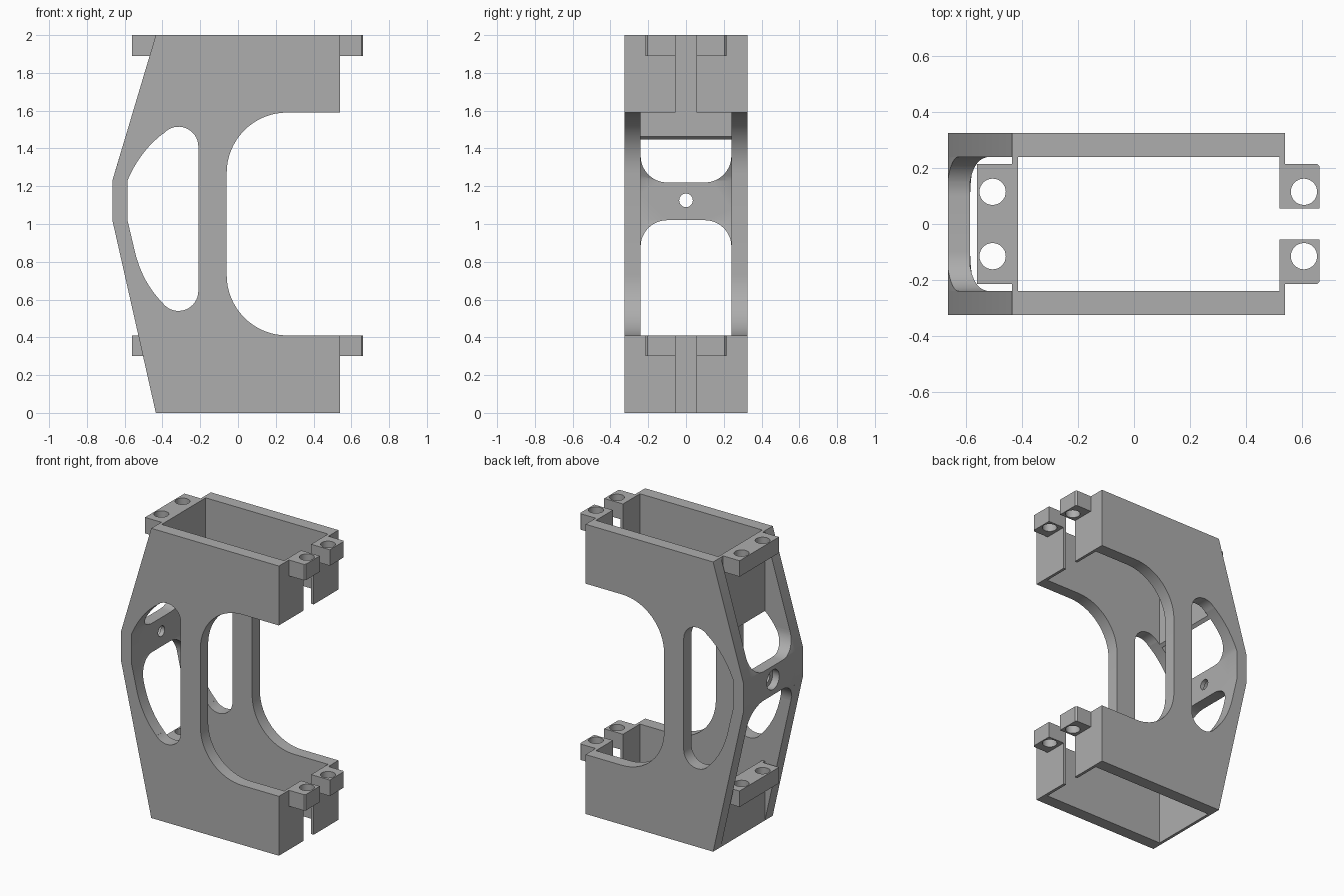
import bpy, bmesh
from math import cos, sin, radians

default = bpy.data.objects.get("Cube")
if default:
    bpy.data.objects.remove(default)

grey = bpy.data.materials.new("plain grey")
grey.use_nodes = True
grey.diffuse_color = (0.42, 0.42, 0.42, 1)
grey.node_tree.nodes["Principled BSDF"].inputs["Base Color"].default_value = grey.diffuse_color

HALF, INNER = 0.325, 0.24      # outer and inner half depth of the frame
LEVELS = (0.41, 2.0)           # top heights of the two clamps


def arc(cx, cy, r, a0, a1, n=16):
    angles = [radians(a0 + (a1 - a0) * i / n) for i in range(n + 1)]
    return [(cx + r * cos(a), cy + r * sin(a)) for a in angles]


def bend(p, c, q, n=12):
    """Quadratic curve from p to q pulled towards c."""
    ts = [i / n for i in range(n + 1)]
    return [tuple((1 - t) ** 2 * a + 2 * t * (1 - t) * b + t * t * d
                  for a, b, d in zip(p, c, q)) for t in ts]


def prism(name, points, axis, lo, hi):
    """Extrude a flat outline along an axis."""
    place = {"x": lambda u, v, t: (t, u, v),
             "y": lambda u, v, t: (u, t, v),
             "z": lambda u, v, t: (u, v, t)}[axis]
    bm = bmesh.new()
    a = [bm.verts.new(place(u, v, lo)) for u, v in points]
    b = [bm.verts.new(place(u, v, hi)) for u, v in points]
    bm.faces.new(a)
    bm.faces.new(b[::-1])
    for i in range(len(a)):
        j = (i + 1) % len(a)
        bm.faces.new((a[j], a[i], b[i], b[j]))
    bmesh.ops.remove_doubles(bm, verts=bm.verts, dist=1e-5)
    bmesh.ops.recalc_face_normals(bm, faces=bm.faces)
    mesh = bpy.data.meshes.new(name)
    bm.to_mesh(mesh)
    bm.free()
    obj = bpy.data.objects.new(name, mesh)
    bpy.context.collection.objects.link(obj)
    mesh.materials.append(grey)
    return obj


def rect(u0, u1, v0, v1):
    return [(u0, v0), (u1, v0), (u1, v1), (u0, v1)]


def activate(obj):
    bpy.ops.object.select_all(action="DESELECT")
    obj.select_set(True)
    bpy.context.view_layer.objects.active = obj


def carve(obj, tool, operation="DIFFERENCE"):
    mod = obj.modifiers.new("carve", "BOOLEAN")
    mod.operation, mod.solver, mod.object = operation, "EXACT", tool
    activate(obj)
    bpy.ops.object.modifier_apply(modifier=mod.name)
    bpy.data.objects.remove(tool)


parts = []

# Side profile with the large C-shaped opening
side = ([(-0.435, 0), (0.54, 0), (0.54, 0.41)]
        + arc(0.26, 0.73, 0.32, 270, 180) + arc(0.26, 1.27, 0.32, 180, 90)
        + [(0.54, 1.59), (0.54, 2), (-0.435, 2), (-0.665, 1.23), (-0.665, 1.02)])

# Curved window through the whole depth
window = (arc(-0.315, 1.41, 0.105, 0, 140)
          + bend((-0.395, 1.48), (-0.52, 1.385), (-0.585, 1.23))
          + [(-0.585, 1.02)]
          + bend((-0.545, 0.85), (-0.504, 0.685), (-0.395, 0.578))
          + arc(-0.315, 0.645, 0.105, 220, 360))


def cut_window(obj):
    carve(obj, prism("window_cutter", window, "y", -1, 1))


# Side plates
for label, y0, y1 in (("front", -HALF, -INNER), ("back", INNER, HALF)):
    plate = prism(label + "_side_plate", side, "y", y0, y1)
    cut_window(plate)
    parts.append(plate)

# Thin spine walls between the plates
parts.append(prism("lower_spine_wall", rect(-0.435, -0.415, 0, 0.41), "y", -INNER, INNER))
upper_wall = prism("upper_spine_wall", rect(-0.435, -0.415, 1.38, 2), "y", -INNER, INNER)
cut_window(upper_wall)
parts.append(upper_wall)

# Cross band with flared, rounded ends and a stepped screw hole
band = prism("cross_band", [(-0.633, 0.88), (-0.665, 1.02), (-0.665, 1.23),
                            (-0.622, 1.375), (-0.45, 1.375), (-0.45, 0.88)],
             "y", -INNER, INNER)
cut_window(band)
r, flat = 0.14, INNER - 0.14
outline = (arc(flat, 1.02 - r, r, 0, 90) + arc(-flat, 1.02 - r, r, 90, 180)
           + arc(-flat, 1.22 + r, r, 180, 270) + arc(flat, 1.22 + r, r, 270, 360))
carve(band, prism("flare_cutter", outline, "x", -1, 0), "INTERSECT")
carve(band, prism("screw_cutter", arc(0, 1.125, 0.036, 0, 360, 32), "x", -1, 0))
carve(band, prism("recess_cutter", arc(0, 1.125, 0.068, 0, 360, 32), "x", -1, -0.615))
parts.append(band)


def drill(obj, x, y):
    carve(obj, prism("bolt_cutter", arc(x, y, 0.047, 0, 360, 32), "z", -1, 3))


for level, top in zip(("lower", "upper"), LEVELS):
    # Rear mounting bar with two bolt holes
    bar = prism(level + "_mounting_bar", rect(-0.56, -0.435, -0.215, 0.215),
                "z", top - 0.11, top)
    for s in (-1, 1):
        drill(bar, -0.505, s * 0.115)
    parts.append(bar)
    # Split end walls and their bolt lugs
    for hand, s in (("front", -1), ("back", 1)):
        parts.append(prism(f"{level}_{hand}_end_wall",
                           rect(0.52, 0.54, s * 0.055, s * INNER), "z", top - 0.41, top))
        lug = prism(f"{level}_{hand}_lug",
                    [(0.54, s * 0.055), (0.663, s * 0.055), (0.663, s * 0.205),
                     (0.653, s * 0.215), (0.54, s * 0.215)], "z", top - 0.11, top)
        drill(lug, 0.607, s * 0.115)
        parts.append(lug)

# Smooth the curved walls and keep the corners sharp
for obj in parts:
    activate(obj)
    bpy.ops.object.shade_smooth_by_angle(angle=radians(25))
